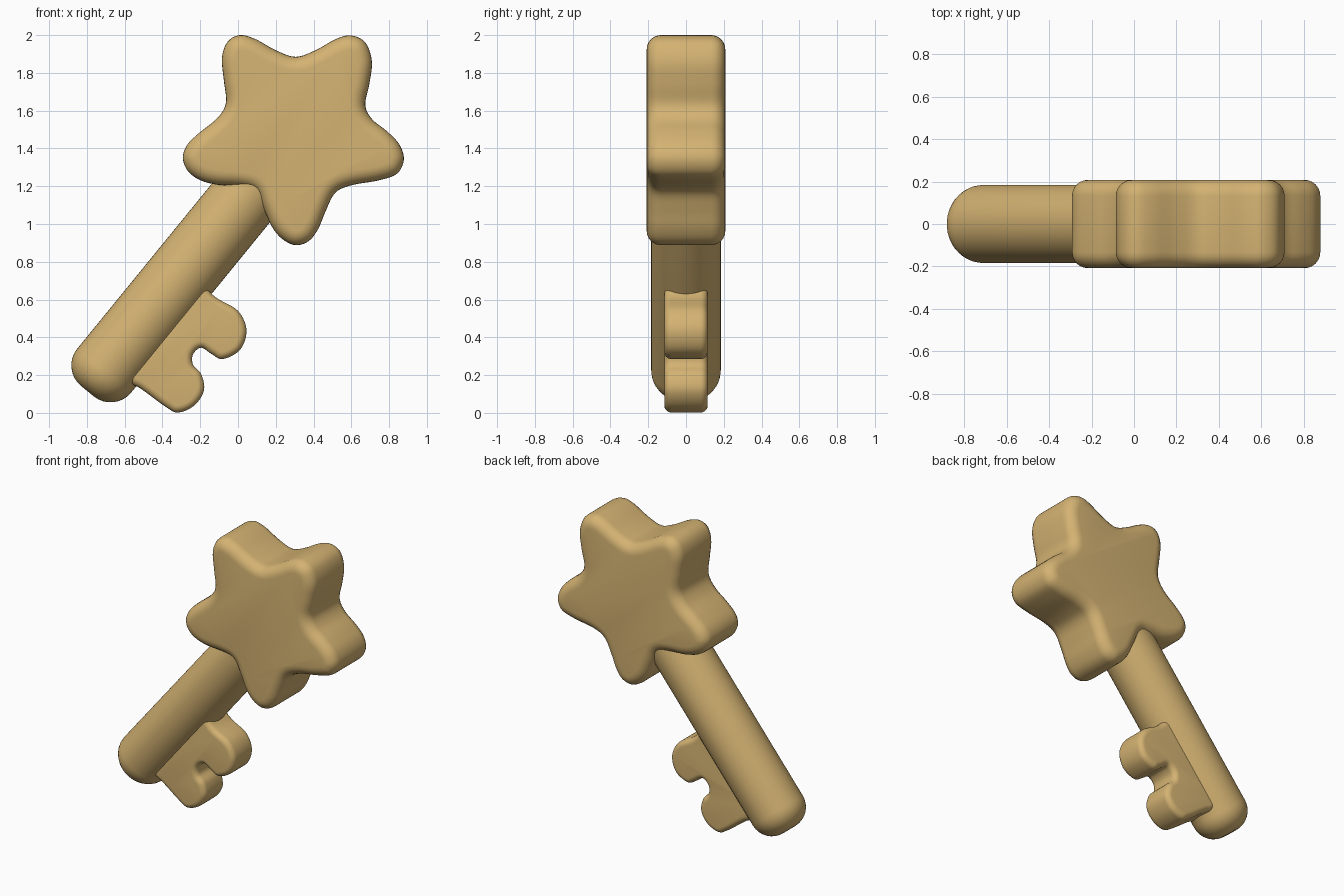
import bpy, bmesh, math
from mathutils import Vector

if "Cube" in bpy.data.objects:
    bpy.data.objects.remove(bpy.data.objects["Cube"])

gold = bpy.data.materials.new("warm gold")
gold.diffuse_color = (0.66, 0.45, 0.17, 1)
gold.use_nodes = True
gold.node_tree.nodes["Principled BSDF"].inputs["Base Color"].default_value = gold.diffuse_color


def finish(bm, name):
    bmesh.ops.recalc_face_normals(bm, faces=bm.faces)
    me = bpy.data.meshes.new(name)
    bm.to_mesh(me)
    bm.free()
    me.materials.append(gold)
    ob = bpy.data.objects.new(name, me)
    bpy.context.collection.objects.link(ob)
    bpy.ops.object.select_all(action='DESELECT')
    ob.select_set(True)
    bpy.context.view_layer.objects.active = ob
    bpy.ops.object.shade_smooth_by_angle(angle=math.radians(40))
    return ob


def skin(bm, rings):
    """Join equal-sized rings of points and cap both ends."""
    vr = [[bm.verts.new(p) for p in r] for r in rings]
    n = len(vr[0])
    for a, b in zip(vr, vr[1:]):
        for i in range(n):
            j = (i + 1) % n
            bm.faces.new((a[i], a[j], b[j], b[i]))
    bm.faces.new(vr[0])
    bm.faces.new(vr[-1])


def smooth_loop(pts, sub=5):
    """Closed Catmull-Rom curve through the points."""
    P = [Vector(p) for p in pts]
    out, n = [], len(P)
    for i in range(n):
        a, b, c, d = P[i - 1], P[i], P[(i + 1) % n], P[(i + 2) % n]
        for k in range(sub):
            t = k / sub
            out.append(0.5 * (2 * b + (c - a) * t + (2 * a - 5 * b + 4 * c - d) * t * t
                              + (3 * b - a - 3 * c + d) * t ** 3))
    return out


def cushion(name, outline, half, bevel, steps=6):
    """Extrude a clockwise outline along y with rounded rims."""
    L = smooth_loop(outline)
    n = len(L)
    inward = []
    for i in range(n):
        t = (L[(i + 2) % n] - L[i - 2]).normalized()
        inward.append(Vector((t.y, -t.x)))
    levels = []
    for k in range(steps + 1):
        a = math.pi / 2 * k / steps
        levels.append((bevel * (1 - math.sin(a)), -half + bevel * (1 - math.cos(a))))
    levels += [(ins, -y) for ins, y in reversed(levels)]
    bm = bmesh.new()
    skin(bm, [[(p.x + q.x * ins, y, p.y + q.y * ins) for p, q in zip(L, inward)]
              for ins, y in levels])
    return finish(bm, name)


# star-shaped handle
star = [(0.305, 1.885), (0.41, 1.92), (0.52, 1.98), (0.60, 1.998), (0.675, 1.96), (0.709, 1.86),
        (0.695, 1.74), (0.674, 1.63), (0.71, 1.555), (0.79, 1.49), (0.855, 1.42), (0.878, 1.34),
        (0.84, 1.265), (0.74, 1.23), (0.60, 1.205), (0.515, 1.165), (0.465, 1.07), (0.425, 0.975),
        (0.375, 0.91), (0.305, 0.888), (0.235, 0.92), (0.18, 0.985), (0.135, 1.085), (0.09, 1.175),
        (0.01, 1.2), (-0.11, 1.208), (-0.2, 1.232), (-0.265, 1.28), (-0.292, 1.35),
        (-0.268, 1.42), (-0.20, 1.487), (-0.11, 1.56), (-0.064, 1.64), (-0.075, 1.76),
        (-0.085, 1.88), (-0.055, 1.965), (0.01, 2.0), (0.09, 1.98), (0.20, 1.92)]
cushion("star_handle", star, 0.208, 0.075)

# key bit with two teeth
bit = [(-0.25, 0.72), (-0.14, 0.63), (-0.10, 0.60), (0.0, 0.54), (0.045, 0.44), (0.012, 0.335),
       (-0.08, 0.285), (-0.14, 0.312), (-0.195, 0.345), (-0.238, 0.31), (-0.238, 0.255),
       (-0.195, 0.205), (-0.18, 0.12), (-0.23, 0.04), (-0.315, 0.002), (-0.38, 0.03),
       (-0.51, 0.125), (-0.57, 0.16), (-0.66, 0.25), (-0.46, 0.48)]
cushion("key_bit", bit, 0.115, 0.038)

# round shaft with softly rounded lower end
axis = Vector((0.632, 0, 0.775)).normalized()
side, depth = Vector((axis.z, 0, -axis.x)), Vector((0, 1, 0))
start, R, r, length = Vector((-0.797, 0, 0.115)), 0.184, 0.14, 1.42
profile = [(r * (1 - math.cos(a)), R - r + r * math.sin(a))
           for a in [math.pi / 2 * k / 8 for k in range(9)]] + [(length, R)]
bm = bmesh.new()
skin(bm, [[start + axis * t + (side * math.cos(u) + depth * math.sin(u)) * rad
           for u in [2 * math.pi * i / 48 for i in range(48)]] for t, rad in profile])
finish(bm, "shaft")
